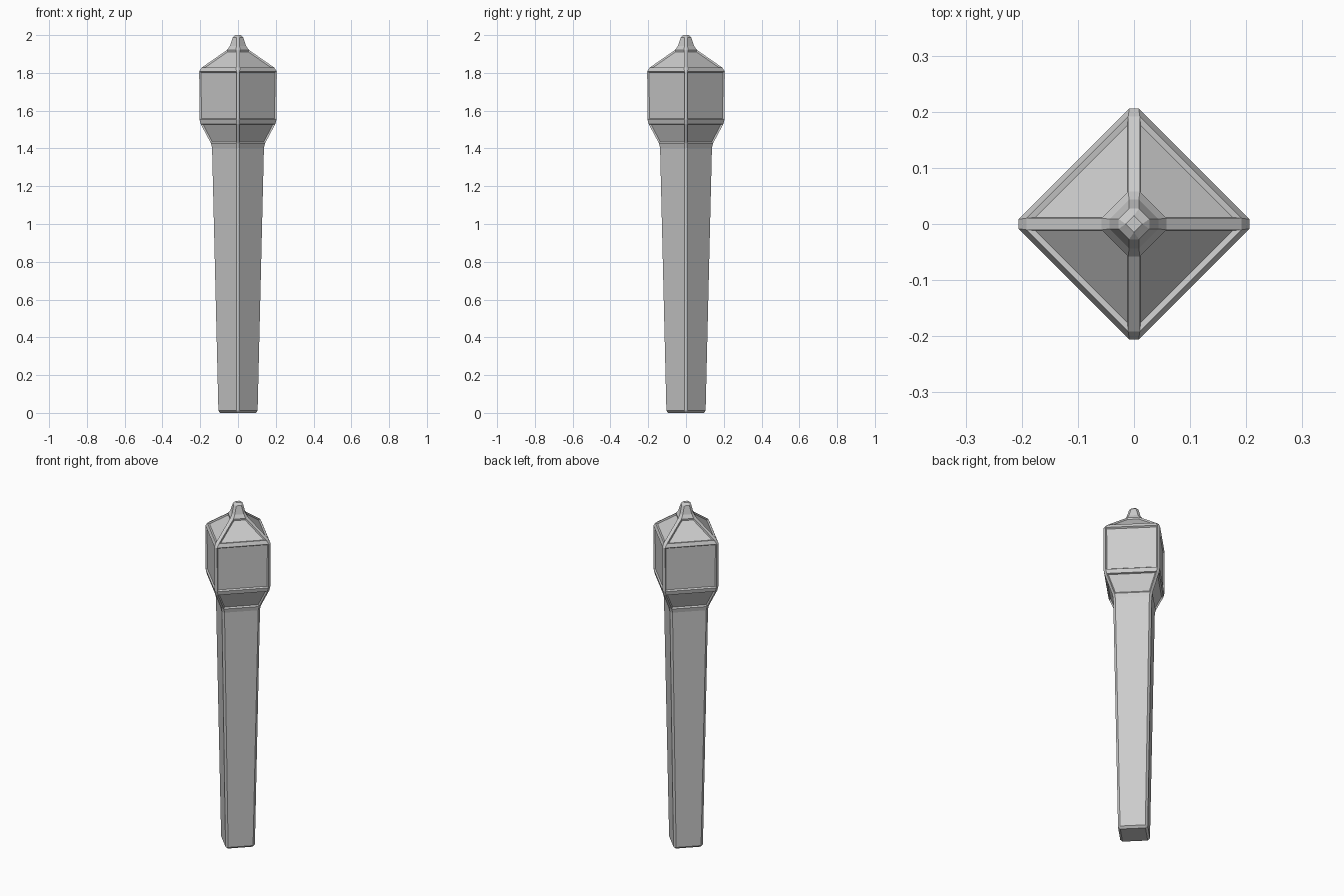
import bpy, bmesh

if "Cube" in bpy.data.objects:
    bpy.data.objects.remove(bpy.data.objects["Cube"])

# (corner radius, height) from the foot up: handle, neck, lantern, roof, finial
PROFILE = [(0.112, 0.0), (0.146, 1.415), (0.212, 1.54),
           (0.214, 1.82), (0.056, 1.93), (0.032, 2.0)]

bm = bmesh.new()

# Four-sided loft with its corners on the x and y axes
rings = [[bm.verts.new((r * dx, r * dy, z))
          for dx, dy in ((1, 0), (0, 1), (-1, 0), (0, -1))]
         for r, z in PROFILE]
for low, high in zip(rings, rings[1:]):
    for i in range(4):
        j = (i + 1) % 4
        bm.faces.new((low[i], low[j], high[j], high[i]))
bm.faces.new(rings[0][::-1])
bm.faces.new(rings[-1])
bm.normal_update()

# Chamfer every edge
bmesh.ops.bevel(bm, geom=bm.edges[:], offset=0.012, offset_type='OFFSET',
                segments=1, profile=0.5, affect='EDGES', clamp_overlap=True)
bmesh.ops.recalc_face_normals(bm, faces=bm.faces[:])
bm.normal_update()

# Sink the large panels of the neck, lantern and roof inside their frame
panels = [f for f in bm.faces
          if f.calc_area() > 0.01 and 1.43 < f.calc_center_median().z < 1.93]
bmesh.ops.inset_individual(bm, faces=panels, thickness=0.006, depth=-0.008,
                           use_even_offset=True)

mesh = bpy.data.meshes.new("torch_body")
bm.to_mesh(mesh)
bm.free()
body = bpy.data.objects.new("torch_body", mesh)
bpy.context.collection.objects.link(body)
